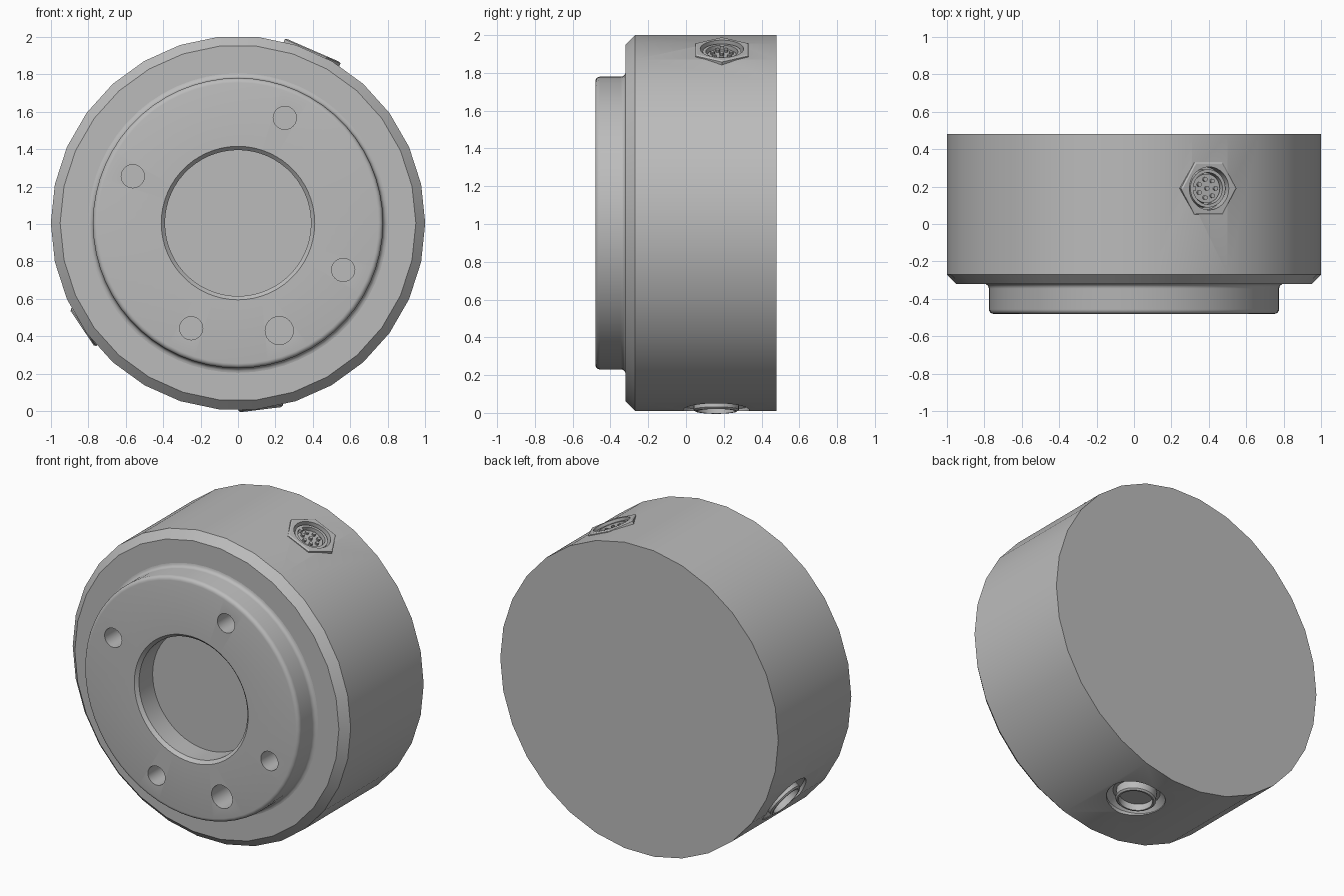
import bpy, bmesh
from math import pi, cos, sin, radians
from mathutils import Matrix, Vector

if "Cube" in bpy.data.objects:
    bpy.data.objects.remove(bpy.data.objects["Cube"])

CENTRE_Z = 1.005
grey = bpy.data.materials.new("machined_grey")
grey.use_nodes = True
grey.diffuse_color = (0.5, 0.5, 0.5, 1)
grey.node_tree.nodes["Principled BSDF"].inputs["Base Color"].default_value = (0.5, 0.5, 0.5, 1)


def lathe(name, profile, sides, matrix, ring=False):
    """Revolve (radius, height) points about local z; cap both ends unless a closed ring."""
    bm = bmesh.new()
    loops = [[bm.verts.new((r * cos(2 * pi * i / sides), r * sin(2 * pi * i / sides), h))
              for i in range(sides)] for r, h in profile]
    pairs = list(zip(loops, loops[1:]))
    if ring:
        pairs.append((loops[-1], loops[0]))
    else:
        bm.faces.new(loops[0])
        bm.faces.new(loops[-1])
    for a, b in pairs:
        for i in range(sides):
            j = (i + 1) % sides
            bm.faces.new((a[i], a[j], b[j], b[i]))
    bmesh.ops.recalc_face_normals(bm, faces=bm.faces)
    mesh = bpy.data.meshes.new(name)
    bm.to_mesh(mesh)
    bm.free()
    mesh.materials.append(grey)
    obj = bpy.data.objects.new(name, mesh)
    obj.matrix_world = matrix
    bpy.context.collection.objects.link(obj)
    return obj


def cut(obj, cutter):
    mod = obj.modifiers.new("cut", "BOOLEAN")
    mod.operation = "DIFFERENCE"
    mod.solver = "EXACT"
    mod.object = cutter
    cutter.hide_render = True
    cutter.hide_set(True)
    cutters.add(cutter)


def radial(degrees, y):
    """Frame on the main axis whose local z points outward at an angle."""
    c, s = cos(radians(degrees)), sin(radians(degrees))
    return Matrix(((s, 0, c, 0), (0, 1, 0, y), (-c, 0, s, CENTRE_Z), (0, 0, 0, 1)))


def arc(r, h, size, start, end, steps=4):
    return [(r + size * cos(radians(start + (end - start) * i / steps)),
             h + size * sin(radians(start + (end - start) * i / steps))) for i in range(steps + 1)]


cutters = set()
axis = Matrix.Translation((0, 0, CENTRE_Z)) @ Matrix.Rotation(pi / 2, 4, "X")

# Main housing with front chamfer
housing = lathe("housing", [(1, -0.48), (1, 0.27), (0.95, 0.32)], 30, axis)

# Raised front flange with filleted foot, rounded edge and central bore
flange_profile = ([(0.39, 0.3), (0.8, 0.3)] + arc(0.8, 0.345, 0.025, 270, 180)
                  + arc(0.75, 0.455, 0.025, 0, 90) + [(0.41, 0.48), (0.39, 0.46)])
flange = lathe("flange", flange_profile, 60, axis, ring=True)

# Bolt holes, the last one a little larger
for degrees, radius in ((66, 0.062), (156, 0.062), (246, 0.062), (336, 0.062), (291, 0.075)):
    place = axis @ Matrix.Translation((0.615 * cos(radians(degrees)), 0.615 * sin(radians(degrees)), 0))
    drill = lathe("bolt_hole_cutter", [(radius, 0.2), (radius, 0.6)], 24, place)
    cut(flange, drill)
    cut(housing, drill)

# Electrical connector: hexagonal nut, socket shell, insert, pins and key
socket = radial(66.5, 0.19)
nut = lathe("connector_nut", [(0.162, 0.96), (0.162, 1.0), (0.152, 1.006)], 6, socket)
bore = lathe("connector_cutter", [(0.115, 0.94), (0.115, 1.1)], 32, socket)
cut(nut, bore)
cut(housing, bore)
lathe("connector_shell", [(0.085, 0.93), (0.102, 0.93), (0.102, 0.99), (0.085, 0.99)], 32, socket, ring=True)
lathe("connector_insert", [(0.078, 0.93), (0.078, 0.97)], 32, socket)
for i in range(8):
    reach = 0.05 if i else 0
    spot = Vector((reach * cos(2 * pi * i / 7), reach * sin(2 * pi * i / 7), 0))
    lathe("connector_pin", [(0.012, 0.96), (0.012, 0.985)], 10, socket @ Matrix.Translation(spot))
key = socket @ Matrix.Translation((-0.08, 0, 0)) @ Matrix.Rotation(pi / 4, 4, "Z")
lathe("connector_key", [(0.016, 0.95), (0.016, 0.99)], 4, key)

# Two threaded side ports: round recess with a hollow plug
for degrees, name in ((214, "side_port"), (277, "bottom_port")):
    place = radial(degrees, 0.16)
    recess = lathe(name + "_cutter", [(0.14, 0.94), (0.175, 0.975), (0.175, 1.1)], 32, place)
    cut(housing, recess)
    lathe(name, [(0.12, 0.92), (0.12, 0.995), (0.11, 1.004), (0.1, 1.004), (0.1, 0.96)], 32, place)

# Apply the cuts, remove the cutters and shade
bpy.context.view_layer.update()
graph = bpy.context.evaluated_depsgraph_get()
for obj in (housing, flange, nut):
    mesh = bpy.data.meshes.new_from_object(obj.evaluated_get(graph))
    obj.modifiers.clear()
    obj.data = mesh
for cutter in cutters:
    bpy.data.objects.remove(cutter)
bpy.ops.object.select_all(action="DESELECT")
for obj in bpy.context.collection.objects:
    if obj.type == "MESH":
        obj.select_set(True)
        bpy.context.view_layer.objects.active = obj
bpy.ops.object.shade_smooth_by_angle(angle=radians(30))
